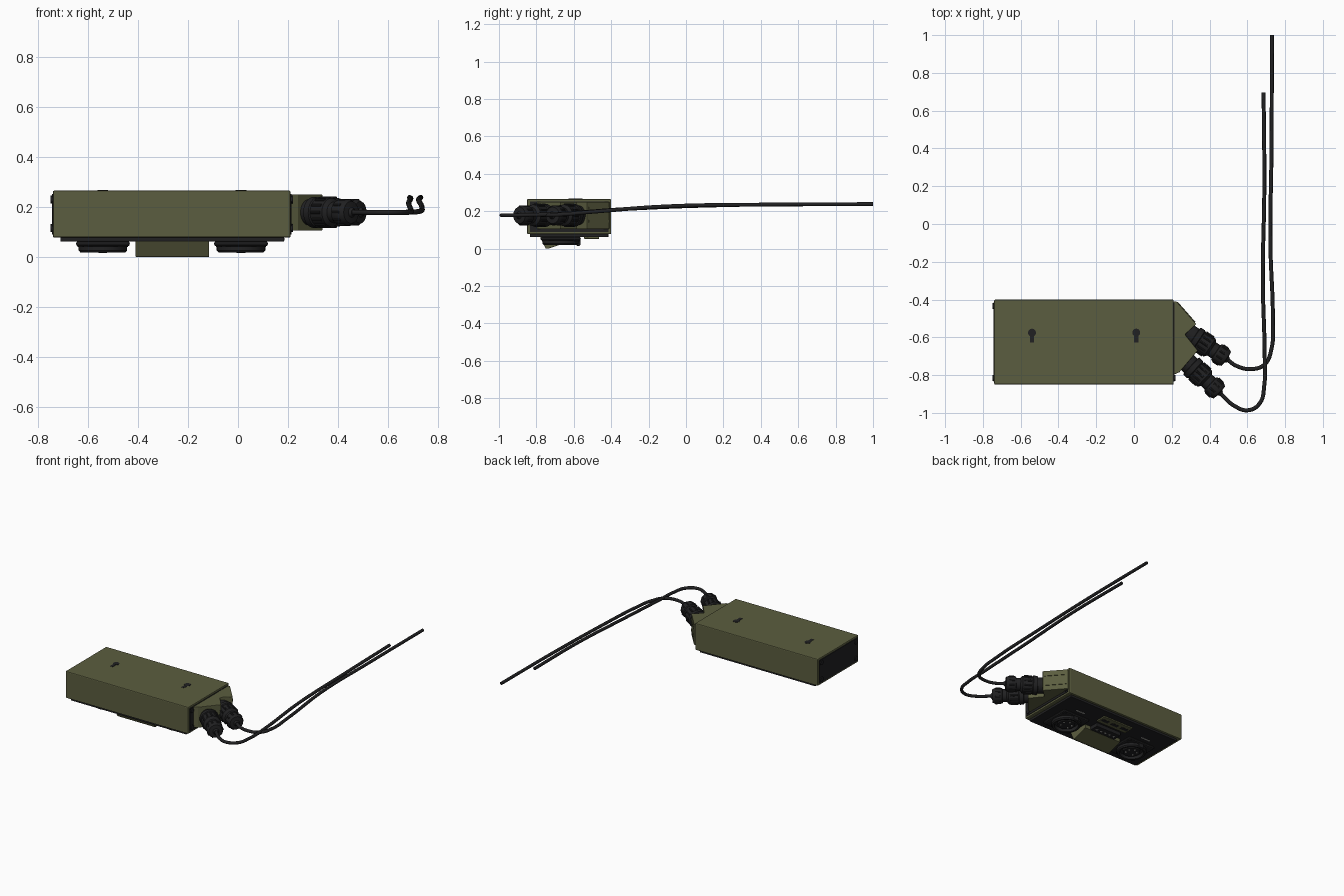
import bpy, bmesh, math
from mathutils import Vector, Matrix

cube = bpy.data.objects.get("Cube")
if cube:
    bpy.data.objects.remove(cube, do_unlink=True)


def material(name, rgb, rough=0.6):
    m = bpy.data.materials.new(name)
    m.use_nodes = True
    m.diffuse_color = (*rgb, 1)
    node = m.node_tree.nodes["Principled BSDF"]
    node.inputs["Base Color"].default_value = (*rgb, 1)
    node.inputs["Roughness"].default_value = rough
    return m


OLIVE = material("olive paint", (0.105, 0.110, 0.050))
BLACK = material("black plastic", (0.015, 0.015, 0.016))
GREY = material("pale grey", (0.45, 0.45, 0.43))


def finish(name, bm, mat, bevel=0.0, smooth=False):
    bmesh.ops.recalc_face_normals(bm, faces=bm.faces)
    mesh = bpy.data.meshes.new(name)
    bm.to_mesh(mesh)
    bm.free()
    obj = bpy.data.objects.new(name, mesh)
    bpy.context.collection.objects.link(obj)
    mesh.materials.append(mat)
    if bevel:
        mod = obj.modifiers.new("edge", "BEVEL")
        mod.width, mod.segments, mod.limit_method = bevel, 2, "ANGLE"
    if smooth:
        bpy.ops.object.select_all(action="DESELECT")
        obj.select_set(True)
        bpy.context.view_layer.objects.active = obj
        bpy.ops.object.shade_smooth_by_angle(angle=math.radians(35))
    return obj


def box(name, x, y, z, mat, bevel=0.0):
    bm = bmesh.new()
    bmesh.ops.create_cube(bm, size=1)
    for v in bm.verts:
        v.co = [(a + b) / 2 + c * (b - a) for (a, b), c in zip((x, y, z), v.co)]
    return finish(name, bm, mat, bevel)


def extrude(name, points, offset, mat, bevel=0.0):
    bm = bmesh.new()
    face = bm.faces.new([bm.verts.new(p) for p in points])
    new = bmesh.ops.extrude_face_region(bm, geom=[face])["geom"]
    bmesh.ops.translate(bm, vec=offset, verts=[g for g in new if isinstance(g, bmesh.types.BMVert)])
    return finish(name, bm, mat, bevel)


def lathe(name, profile, origin, axis, mat, sides=32):
    """Turn (radius, distance) pairs around an axis."""
    bm = bmesh.new()
    verts = [bm.verts.new((r, 0, d)) for r, d in profile]
    edges = [bm.edges.new(pair) for pair in zip(verts, verts[1:])]
    bmesh.ops.spin(bm, geom=verts + edges, cent=(0, 0, 0), axis=(0, 0, 1),
                   angle=math.tau, steps=sides, use_duplicate=False)
    bmesh.ops.remove_doubles(bm, verts=bm.verts, dist=0.0002)
    turn = Vector((0, 0, 1)).rotation_difference(Vector(axis)).to_matrix().to_4x4()
    bm.transform(Matrix.Translation(origin) @ turn)
    return finish(name, bm, mat, smooth=True)


def disc(name, r, depth, origin, axis, mat, sides=20):
    return lathe(name, [(0, 0), (r, 0), (r, depth), (0, depth)], origin, axis, mat, sides)


# Case with a plate and four screws at each end
box("case", (-0.74, 0.21), (-0.85, -0.40), (0.077, 0.265), OLIVE, 0.006)
for side, x, sign in (("right", -0.74, -1), ("left", 0.21, 1)):
    box(side + "_end_plate", sorted((x - sign * 0.004, x + sign * 0.004)),
        (-0.835, -0.415), (0.09, 0.252), BLACK)
    for y in (-0.815, -0.435):
        for z in (0.115, 0.230):
            disc(side + "_end_screw", 0.016, 0.006, (x + sign * 0.003, y, z), (sign, 0, 0), BLACK)

# Keyhole mounting slots on top
for x in (-0.54, 0.012):
    disc("keyhole", 0.021, 0.003, (x, -0.575, 0.264), (0, 0, 1), BLACK)
    box("keyhole_slot", (x - 0.011, x + 0.011), (-0.628, -0.575), (0.262, 0.2665), BLACK)

# Underside panel
box("bottom_plate", (-0.71, 0.185), (-0.835, -0.415), (0.061, 0.08), BLACK, 0.004)
box("label_plate", (-0.38, -0.14), (-0.545, -0.465), (0.052, 0.063), OLIVE, 0.003)
for x in (-0.34, -0.26, -0.18):
    box("label_slot", (x - 0.028, x + 0.028), (-0.518, -0.492), (0.051, 0.054), BLACK)

# Hood between the sockets, with a small switch block behind it
hood = [(-0.78, 0.063), (-0.75, 0.0), (-0.735, 0.0), (-0.63, 0.035), (-0.63, 0.063)]
extrude("hood", [(-0.41, y, z) for y, z in hood], (0.295, 0, 0), OLIVE, 0.003)
box("switch_block", (-0.36, -0.16), (-0.632, -0.565), (0.035, 0.063), BLACK, 0.004)
for i in range(5):
    x = -0.33 + i * 0.035
    box("switch_mark", (x - 0.006, x + 0.006), (-0.606, -0.594), (0.033, 0.036), GREY)

# Round sockets: square flange, rim, recessed face, pins and corner screws
rim = [(0.0, 0.012), (0.074, 0.012), (0.078, 0.04), (0.09, 0.042), (0.097, 0.034), (0.097, 0)]
for x in (-0.54, 0.012):
    c = Vector((x, -0.67, 0.06))
    box("socket_flange", (x - 0.108, x + 0.108), (-0.778, -0.562), (0.042, 0.063), BLACK, 0.012)
    lathe("socket_rim", rim, c, (0, 0, -1), BLACK, 40)
    disc("socket_insert", 0.056, 0.022, c - Vector((0, 0, 0.012)), (0, 0, -1), BLACK, 32)
    box("socket_latch", (x - 0.018, x + 0.018), (-0.585, -0.565), (0.015, 0.045), BLACK, 0.004)
    for k in range(5):
        a = math.radians(-126 + 63 * k)
        disc("socket_pin", 0.006, 0.004, c + Vector((0.036 * math.sin(a), 0.036 * math.cos(a), -0.033)),
             (0, 0, -1), GREY, 10)
    for sx in (-1, 1):
        disc("flange_screw", 0.013, 0.004, c + Vector((sx * 0.088, sx * 0.088, -0.017)),
             (0, 0, -1), BLACK, 14)
    box("socket_mark", (x - 0.035, x + 0.035), (-0.532, -0.522), (0.059, 0.062), GREY)

# Stepped bracket that angles the cable plugs
steps = [(0.205, -0.41), (0.225, -0.41), (0.33, -0.53), (0.27, -0.585),
         (0.338, -0.67), (0.24, -0.785), (0.205, -0.80)]
extrude("plug_bracket", [(x, y, 0.105) for x, y in steps], (0, 0, 0.145), OLIVE, 0.003)
for z in (0.14, 0.21):
    extrude("bracket_rib", [(0.23, -0.41, z), (0.325, -0.518, z), (0.32, -0.528, z), (0.225, -0.42, z)],
            (0, 0, 0.012), OLIVE)

# Cable plugs: turned body, gripped collar and ribbed gland nut
body = [(0, -0.03), (0.052, -0.03), (0.052, 0.015), (0.062, 0.018), (0.062, 0.045),
        (0.057, 0.05), (0.057, 0.115), (0.042, 0.128), (0.042, 0.155), (0.05, 0.158),
        (0.052, 0.166), (0.052, 0.205), (0.044, 0.222), (0.02, 0.225), (0.013, 0.235), (0, 0.235)]


def plug(name, start, degrees):
    a = math.radians(degrees)
    axis = Vector((math.cos(a), math.sin(a), 0))
    side = Vector((-axis.y, axis.x, 0))
    start = Vector(start)
    lathe(name + "_plug", body, start, axis, BLACK, 36)
    for count, r, d0, d1 in ((12, 0.060, 0.055, 0.105), (10, 0.053, 0.168, 0.203)):
        for i in range(count):
            t = math.tau * i / count
            out = side * math.cos(t) + Vector((0, 0, math.sin(t)))
            disc(name + "_grip", 0.006, d1 - d0, start + axis * d0 + out * (r - 0.003), axis, BLACK, 8)
    return start + axis * 0.225


def cable(name, points):
    data = bpy.data.curves.new(name, "CURVE")
    data.dimensions, data.bevel_depth, data.bevel_resolution = "3D", 0.0105, 3
    data.resolution_u, data.use_fill_caps = 10, True
    line = data.splines.new("BEZIER")
    line.bezier_points.add(len(points) - 1)
    for bp, p in zip(line.bezier_points, points):
        bp.co = p
        bp.handle_left_type = bp.handle_right_type = "AUTO"
    data.materials.append(BLACK)
    obj = bpy.data.objects.new(name, data)
    bpy.context.collection.objects.link(obj)


end = plug("rear", (0.305, -0.59, 0.178), -34)
cable("rear_cable", [end, (0.54, -0.75, 0.178), (0.615, -0.768, 0.178), (0.69, -0.745, 0.179),
                     (0.728, -0.66, 0.183), (0.735, -0.52, 0.195), (0.722, -0.1, 0.226),
                     (0.728, 0.4, 0.235), (0.73, 1.0, 0.238)])
end = plug("front", (0.29, -0.74, 0.178), -43)
cable("front_cable", [end, (0.53, -0.962, 0.178), (0.605, -0.986, 0.178), (0.665, -0.95, 0.178),
                      (0.69, -0.85, 0.18), (0.692, -0.7, 0.185), (0.682, -0.3, 0.213),
                      (0.69, 0.2, 0.232), (0.686, 0.695, 0.237)])
